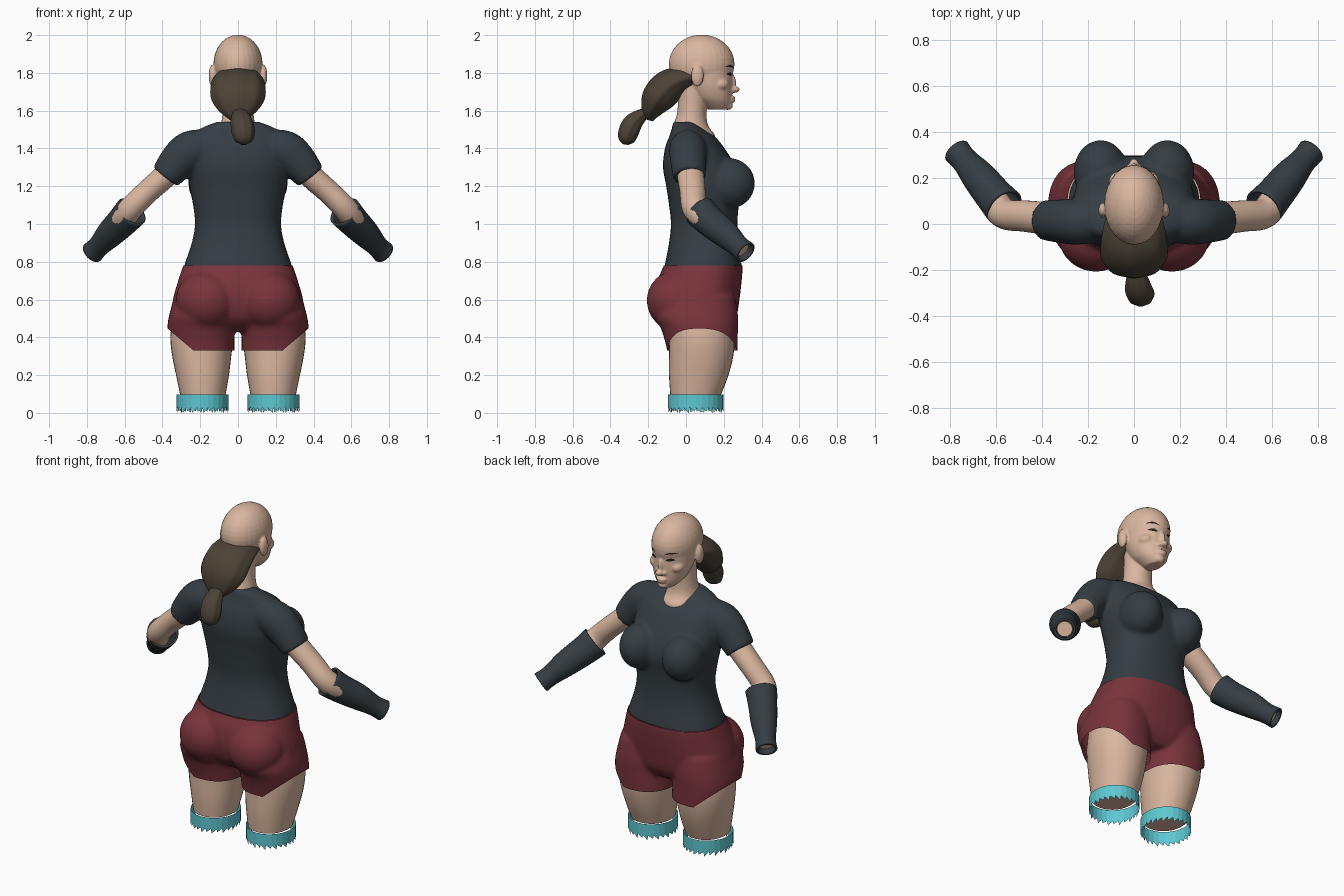
import bpy, bmesh, math
from mathutils import Vector, Matrix

cube = bpy.data.objects.get("Cube")
if cube:
    bpy.data.objects.remove(cube)


def material(name, rgb):
    m = bpy.data.materials.new(name)
    m.use_nodes = True
    m.diffuse_color = (*rgb, 1)
    m.node_tree.nodes["Principled BSDF"].inputs["Base Color"].default_value = (*rgb, 1)
    return m


SKIN = material("skin", (0.70, 0.47, 0.35))
SLATE = material("dark slate", (0.036, 0.048, 0.057))
RED = material("dark red", (0.19, 0.034, 0.045))
TEAL = material("turquoise", (0.11, 0.57, 0.64))
HAIR = material("brown hair", (0.072, 0.055, 0.037))
DARK = material("dark brown", (0.016, 0.011, 0.009))


def finish(name, bm, mat, smooth=True):
    me = bpy.data.meshes.new(name)
    bmesh.ops.recalc_face_normals(bm, faces=bm.faces[:])
    bm.to_mesh(me)
    bm.free()
    if smooth:
        me.shade_smooth()
        me.set_sharp_from_angle(angle=math.radians(50))
    me.materials.append(mat)
    ob = bpy.data.objects.new(name, me)
    bpy.context.scene.collection.objects.link(ob)
    return ob


def spline(rows, n=4):
    """Catmull-Rom resampling of rows of any width."""
    out = []
    for i in range(len(rows) - 1):
        a, b, c, d = (rows[max(0, min(len(rows) - 1, i + k))] for k in (-1, 0, 1, 2))
        for j in range(n):
            t = j / n
            out.append([q + t / 2 * (r - p + t * (2 * p - 5 * q + 4 * r - s + t * (3 * (q - r) + s - p)))
                        for p, q, r, s in zip(a, b, c, d)])
    return out + [list(rows[-1])]


def skin_rings(bm, rings, caps=True):
    loops = [[bm.verts.new(p) for p in ring] for ring in rings]
    for a, b in zip(loops, loops[1:]):
        for i in range(len(a)):
            k = (i + 1) % len(a)
            bm.faces.new((a[i], a[k], b[k], b[i]))
    if caps:
        bm.faces.new(loops[0])
        bm.faces.new(loops[-1])


def column(bm, rows, s=1, n=36, power=2.3):
    """Upright loft; rows are z, centre x, half width, back y, front y."""
    def arc(v):
        return math.copysign(abs(v) ** (2 / power), v)
    rings = []
    for z, cx, hw, yb, yf in spline(rows):
        turn = [2 * math.pi * i / n for i in range(n)]
        rings.append([(s * (cx + hw * arc(math.cos(t))),
                       (yb + yf) / 2 + (yf - yb) / 2 * arc(math.sin(t)), z) for t in turn])
    skin_rings(bm, rings)


def tube(bm, rows, side, s=1, caps=True, n=32, ripple=0):
    """Loft along a path; rows are x, y, z, radius along side, other radius."""
    rows = spline(rows)
    pts = [Vector(r[:3]) for r in rows]
    rings = []
    for i, r in enumerate(rows):
        t = (pts[min(i + 1, len(pts) - 1)] - pts[max(i - 1, 0)]).normalized()
        u = (Vector(side) - t * t.dot(Vector(side))).normalized()
        v = t.cross(u)
        ring = []
        for k in range(n):
            a = 2 * math.pi * k / n
            f = 1 + ripple * math.cos(8 * a)
            p = pts[i] + u * r[3] * f * math.cos(a) + v * r[4] * f * math.sin(a)
            ring.append((s * p.x, p.y, p.z))
        rings.append(ring)
    skin_rings(bm, rings, caps)


def ball(bm, centre, radii):
    m = Matrix.Translation(centre) @ Matrix.Diagonal((*radii, 1))
    bmesh.ops.create_uvsphere(bm, u_segments=28, v_segments=18, radius=1, matrix=m)


def blend(name, bm, mat, voxel, rounds, cuts=()):
    """Fuse overlapping volumes into one soft surface, then trim it by planes."""
    tmp = finish("blend_helper", bm, mat)
    mod = tmp.modifiers.new("fuse", 'REMESH')
    mod.mode, mod.voxel_size = 'VOXEL', voxel
    mod = tmp.modifiers.new("soften", 'SMOOTH')
    mod.factor, mod.iterations = 0.5, rounds
    bpy.context.view_layer.update()
    me = bpy.data.meshes.new_from_object(tmp.evaluated_get(bpy.context.evaluated_depsgraph_get()))
    bpy.data.objects.remove(tmp)
    out = bmesh.new()
    out.from_mesh(me)
    bpy.data.meshes.remove(me)
    for co, no in cuts:
        bmesh.ops.bisect_plane(out, geom=out.verts[:] + out.edges[:] + out.faces[:],
                               plane_co=co, plane_no=no, clear_outer=True)
    return finish(name, out, mat)


# Shirt: trunk, chest and short sleeves
bm = bmesh.new()
column(bm, [(0.70, 0, 0.30, -0.13, 0.298), (0.78, 0, 0.285, -0.113, 0.295), (0.9, 0, 0.245, -0.09, 0.277),
            (1.0, 0, 0.228, -0.08, 0.272), (1.1, 0, 0.238, -0.09, 0.28), (1.2, 0, 0.258, -0.105, 0.295),
            (1.3, 0, 0.268, -0.122, 0.265), (1.4, 0, 0.262, -0.112, 0.205), (1.46, 0, 0.25, -0.09, 0.155),
            (1.505, 0, 0.2, -0.075, 0.09), (1.54, 0, 0.115, -0.07, 0.04)])
for s in (1, -1):
    ball(bm, (s * 0.145, 0.225, 1.215), (0.118, 0.14, 0.135))
    tube(bm, [(0.16, 0.01, 1.41, 0.09, 0.09), (0.25, 0.01, 1.39, 0.1, 0.105), (0.315, 0.012, 1.335, 0.095, 0.1),
              (0.385, 0.017, 1.25, 0.088, 0.082)], (0, 1, 0), s)
blend("shirt", bm, SLATE, 0.011, 7, [((0, 0, 0.78), (0, 0, -1))])

# Shorts: hips, seat and short legs with a hem that rises at the sides
bm = bmesh.new()
column(bm, [(0.86, 0, 0.26, -0.095, 0.285), (0.78, 0, 0.29, -0.118, 0.299), (0.7, 0, 0.317, -0.15, 0.295),
            (0.6, 0, 0.345, -0.16, 0.283), (0.5, 0, 0.35, -0.13, 0.265), (0.43, 0, 0.3, -0.05, 0.22)])
for s in (1, -1):
    ball(bm, (s * 0.165, -0.05, 0.595), (0.165, 0.158, 0.16))
    column(bm, [(0.62, 0.18, 0.155, -0.12, 0.26), (0.52, 0.188, 0.176, -0.165, 0.275),
                (0.44, 0.196, 0.178, -0.13, 0.275), (0.33, 0.189, 0.171, -0.1, 0.272),
                (0.26, 0.188, 0.168, -0.1, 0.268)], s)
blend("shorts", bm, RED, 0.011, 6,
      [((0, 0, 0.78), (0, 0, 1)), ((0, 0, 0.33), (0, 0, -1))]
      + [((s * 0.235, 0, 0.33), (s * 0.11, 0, -0.13)) for s in (1, -1)])

# Head: skull, face, nose, lips, ears and neck
bm = bmesh.new()
ball(bm, (0, 0.083, 1.847), (0.13, 0.174, 0.155))
column(bm, [(1.88, 0, 0.122, -0.05, 0.25), (1.8, 0, 0.12, -0.04, 0.245), (1.73, 0, 0.113, 0.0, 0.245),
            (1.67, 0, 0.093, 0.04, 0.242), (1.635, 0, 0.068, 0.08, 0.238), (1.605, 0, 0.038, 0.12, 0.222)], power=2.1)
column(bm, [(1.38, 0, 0.1, -0.05, 0.12), (1.46, 0, 0.108, -0.065, 0.155), (1.52, 0, 0.092, -0.068, 0.118),
            (1.6, 0, 0.082, -0.045, 0.108), (1.78, 0, 0.085, -0.04, 0.12)], power=2)
ball(bm, (0, 0.243, 1.745), (0.016, 0.022, 0.05))
ball(bm, (0, 0.258, 1.712), (0.021, 0.026, 0.018))
ball(bm, (0, 0.24, 1.668), (0.034, 0.022, 0.01))
ball(bm, (0, 0.238, 1.652), (0.03, 0.022, 0.011))
ball(bm, (0, 0.222, 1.626), (0.032, 0.026, 0.022))
for s in (1, -1):
    ball(bm, (s * 0.02, 0.245, 1.708), (0.013, 0.016, 0.012))
    ball(bm, (s * 0.068, 0.18, 1.74), (0.042, 0.048, 0.035))
    ball(bm, (s * 0.135, 0.06, 1.785), (0.02, 0.033, 0.058))
head = blend("head", bm, SKIN, 0.006, 3)
bpy.context.view_layer.update()


def face_patch(name, x, z, half_w, half_h, arch, tilt):
    """Thin painted plate laid on the face."""
    b = bmesh.new()
    grid = []
    for i in range(11):
        t = i / 5 - 1
        h = half_h * (1.05 - t * t)
        col = []
        for j in (-1, 0, 1):
            px = x + half_w * t
            pz = z + arch * (1 - t * t) + tilt * t + h * j
            hit, loc, _, _ = head.ray_cast((px, 1, pz), (0, -1, 0))
            col.append(b.verts.new((px, (loc.y if hit else 0.23) + 0.003, pz)))
        grid.append(col)
    for a, c in zip(grid, grid[1:]):
        for j in (0, 1):
            b.faces.new((a[j], c[j], c[j + 1], a[j + 1]))
    finish(name, b, DARK)


for s, label in ((1, "left"), (-1, "right")):
    face_patch(label + "_eye", s * 0.055, 1.79, 0.025, 0.008, 0.004, s * 0.003)
    face_patch(label + "_eyebrow", s * 0.06, 1.828, 0.032, 0.005, 0.008, s * 0.004)

    # Bare arm ending inside the forearm guard
    bm = bmesh.new()
    tube(bm, [(0.31, 0.015, 1.33, 0.07, 0.065), (0.39, 0.025, 1.25, 0.071, 0.064), (0.48, 0.035, 1.17, 0.068, 0.062),
              (0.56, 0.043, 1.09, 0.066, 0.064), (0.605, 0.09, 1.035, 0.066, 0.066),
              (0.67, 0.19, 0.96, 0.058, 0.058), (0.755, 0.298, 0.865, 0.043, 0.043)], (0, 1, 0), s)
    finish(label + "_arm", bm, SKIN)

    # Forearm guard
    bm = bmesh.new()
    tube(bm, [(0.565, 0.075, 1.065, 0.087, 0.09), (0.61, 0.125, 1.015, 0.081, 0.083),
              (0.675, 0.205, 0.95, 0.074, 0.074), (0.735, 0.275, 0.885, 0.058, 0.058),
              (0.77, 0.315, 0.85, 0.061, 0.061)], (0, 1, 0), s, caps=False)
    guard = finish(label + "_forearm_guard", bm, SLATE)
    mod = guard.modifiers.new("thickness", 'SOLIDIFY')
    mod.thickness, mod.offset = 0.012, -1

    # Thigh
    bm = bmesh.new()
    column(bm, [(0.52, 0.19, 0.155, -0.08, 0.25), (0.4, 0.192, 0.166, -0.088, 0.258),
                (0.3, 0.192, 0.156, -0.09, 0.25), (0.2, 0.188, 0.14, -0.09, 0.225),
                (0.095, 0.186, 0.12, -0.083, 0.185)], s, power=2.1)
    finish(label + "_thigh", bm, SKIN)

    # Jagged leg cuff
    bm = bmesh.new()
    n = 28
    top, low = [], []
    for i in range(n):
        a = 2 * math.pi * i / n
        x, y = s * (0.188 + 0.137 * math.cos(a)), 0.052 + 0.147 * math.sin(a)
        top.append(bm.verts.new((x, y, 0.097)))
        low.append(bm.verts.new((x, y, 0.028)))
    for i in range(n):
        k = (i + 1) % n
        bm.faces.new((top[i], top[k], low[k], low[i]))
        tip = low[i].co.lerp(low[k].co, 0.85)
        tooth = bm.verts.new((tip.x, tip.y, 0.008 * (i % 2)))
        bm.faces.new((low[i], low[k], tooth))
    finish(label + "_leg_cuff", bm, TEAL, smooth=False)

# Gathered hair at the nape and the hanging tail
bm = bmesh.new()
tube(bm, [(0, 0.045, 1.775, 0.115, 0.045), (0, -0.02, 1.765, 0.132, 0.066), (0, -0.09, 1.73, 0.142, 0.088),
          (0, -0.15, 1.665, 0.14, 0.085), (0, -0.185, 1.6, 0.1, 0.055), (0, -0.2, 1.55, 0.04, 0.025)],
     (1, 0, 0), n=64, ripple=0.02)
finish("gathered_hair", bm, HAIR)
bm = bmesh.new()
tube(bm, [(0.005, -0.19, 1.595, 0.025, 0.02), (0.012, -0.235, 1.575, 0.046, 0.034), (0.02, -0.28, 1.535, 0.058, 0.05),
          (0.028, -0.305, 1.485, 0.06, 0.052), (0.03, -0.315, 1.44, 0.045, 0.04), (0.03, -0.318, 1.42, 0.012, 0.012)],
     (1, 0, 0), n=64, ripple=0.025)
finish("hair_tail", bm, HAIR)
